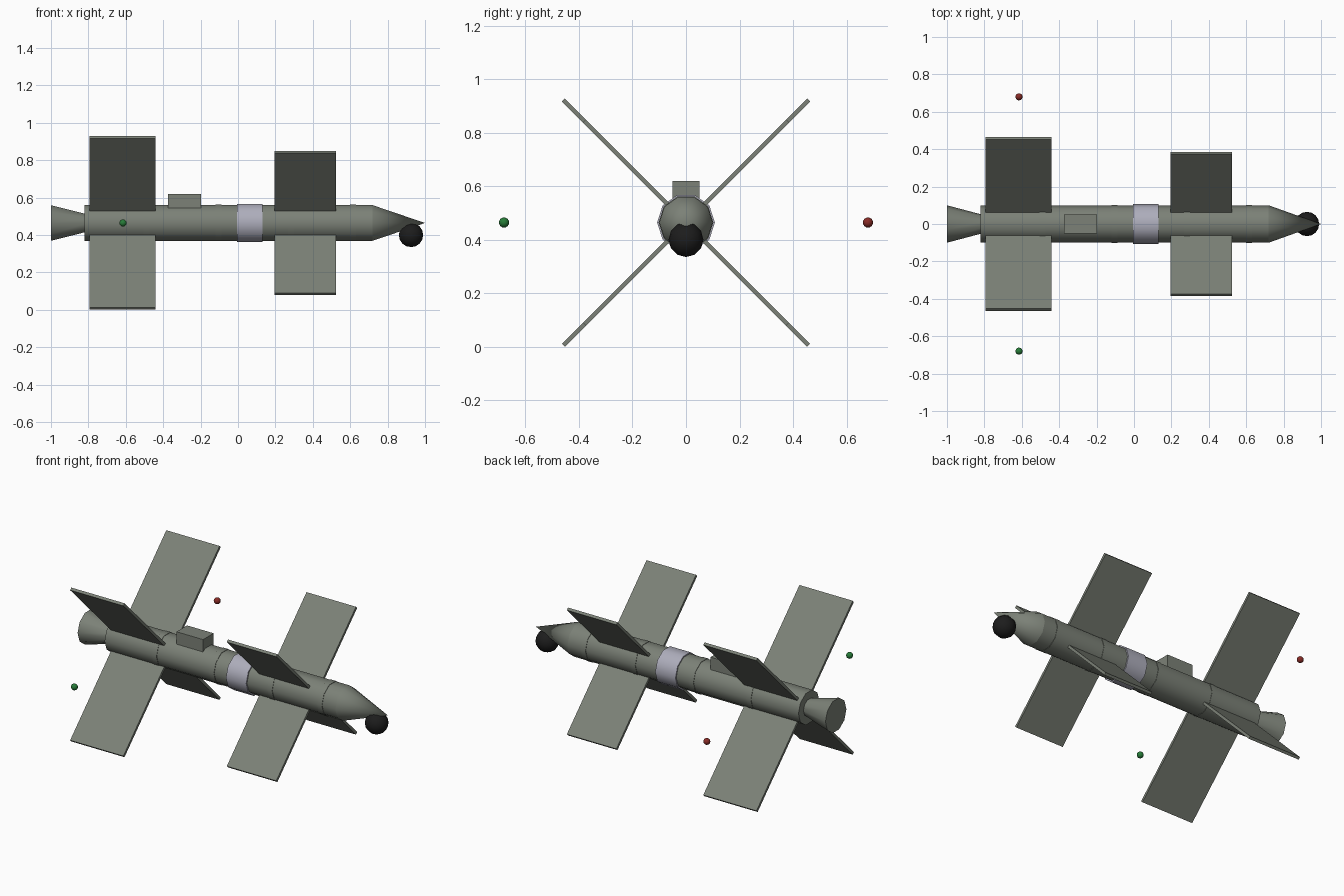
import bpy, math
from mathutils import Matrix

if "Cube" in bpy.data.objects:
    bpy.data.objects.remove(bpy.data.objects["Cube"], do_unlink=True)

AXIS_Z = 0.464   # height of the body centreline
SIDES = 10


def material(name, rgb):
    m = bpy.data.materials.new(name)
    m.use_nodes = True
    m.diffuse_color = (*rgb, 1)
    m.node_tree.nodes["Principled BSDF"].inputs["Base Color"].default_value = (*rgb, 1)
    return m


grey = material("olive grey", (0.20, 0.22, 0.185))
silver = material("pale silver", (0.42, 0.42, 0.50))
black = material("black", (0.012, 0.012, 0.012))
red = material("red", (0.25, 0.025, 0.02))
green = material("green", (0.02, 0.20, 0.04))


def finish(name, mat, smooth=None):
    ob = bpy.context.object
    ob.name = name
    ob.data.materials.append(mat)
    if smooth:
        bpy.ops.object.transform_apply(location=False, rotation=True, scale=True)
        bpy.ops.object.shade_smooth_by_angle(angle=math.radians(smooth))
    return ob


def tube(name, x0, x1, r0, r1, mat):
    """Ten-sided cone or cylinder lying along x."""
    bpy.ops.mesh.primitive_cone_add(
        vertices=SIDES, radius1=r0, radius2=r1, depth=x1 - x0,
        location=((x0 + x1) / 2, 0, AXIS_Z), rotation=(0, math.pi / 2, 0))
    return finish(name, mat, 40)


def ball(name, loc, r, mat, segments, rings, smooth=None):
    bpy.ops.mesh.primitive_uv_sphere_add(
        segments=segments, ring_count=rings, radius=r, location=loc,
        rotation=(0, math.pi / 2, 0))
    return finish(name, mat, smooth)


def box(name, x0, x1, y0, y1, z0, z1, mat):
    bpy.ops.mesh.primitive_cube_add(size=1)
    ob = finish(name, mat)
    size = Matrix.Diagonal((x1 - x0, y1 - y0, z1 - z0, 1))
    ob.data.transform(Matrix.Translation(((x0 + x1) / 2, (y0 + y1) / 2, (z0 + z1) / 2)) @ size)
    return ob


# Fuselage, nose and exhaust nozzle
tube("body", -0.82, 0.72, 0.1, 0.1, grey)
tube("nose_cone", 0.72, 1.0, 0.1, 0, grey)
tube("nozzle", -1.0, -0.80, 0.1, 0.047, grey)

# Pale band and thin joint rings
tube("centre_band", -0.005, 0.13, 0.108, 0.108, silver)
for i, x in enumerate((-0.488, -0.105, 0.283, 0.615)):
    tube(f"joint_ring_{i + 1}", x - 0.016, x + 0.016, 0.1025, 0.1025, grey)

# Two sets of four diagonal fins
for group, x0, x1, reach in (("rear", -0.795, -0.44, 0.648), ("front", 0.195, 0.525, 0.537)):
    for i in range(4):
        fin = box(f"{group}_fin_{i + 1}", x0, x1, -0.008, 0.008, 0.05, reach, grey)
        fin.location.z = AXIS_Z
        fin.rotation_euler.x = math.radians(45 + 90 * i)

# Housing on the back
box("top_housing", -0.375, -0.198, -0.05, 0.05, 0.53, 0.62, grey)

# Seeker ball under the nose
ball("seeker_ball", (0.925, 0, 0.4), 0.065, black, 12, 8, 40)

# Floating side lights
ball("left_light", (-0.615, 0.68, AXIS_Z), 0.019, red, 16, 10, 40)
ball("right_light", (-0.615, -0.68, AXIS_Z), 0.019, green, 16, 10, 40)
